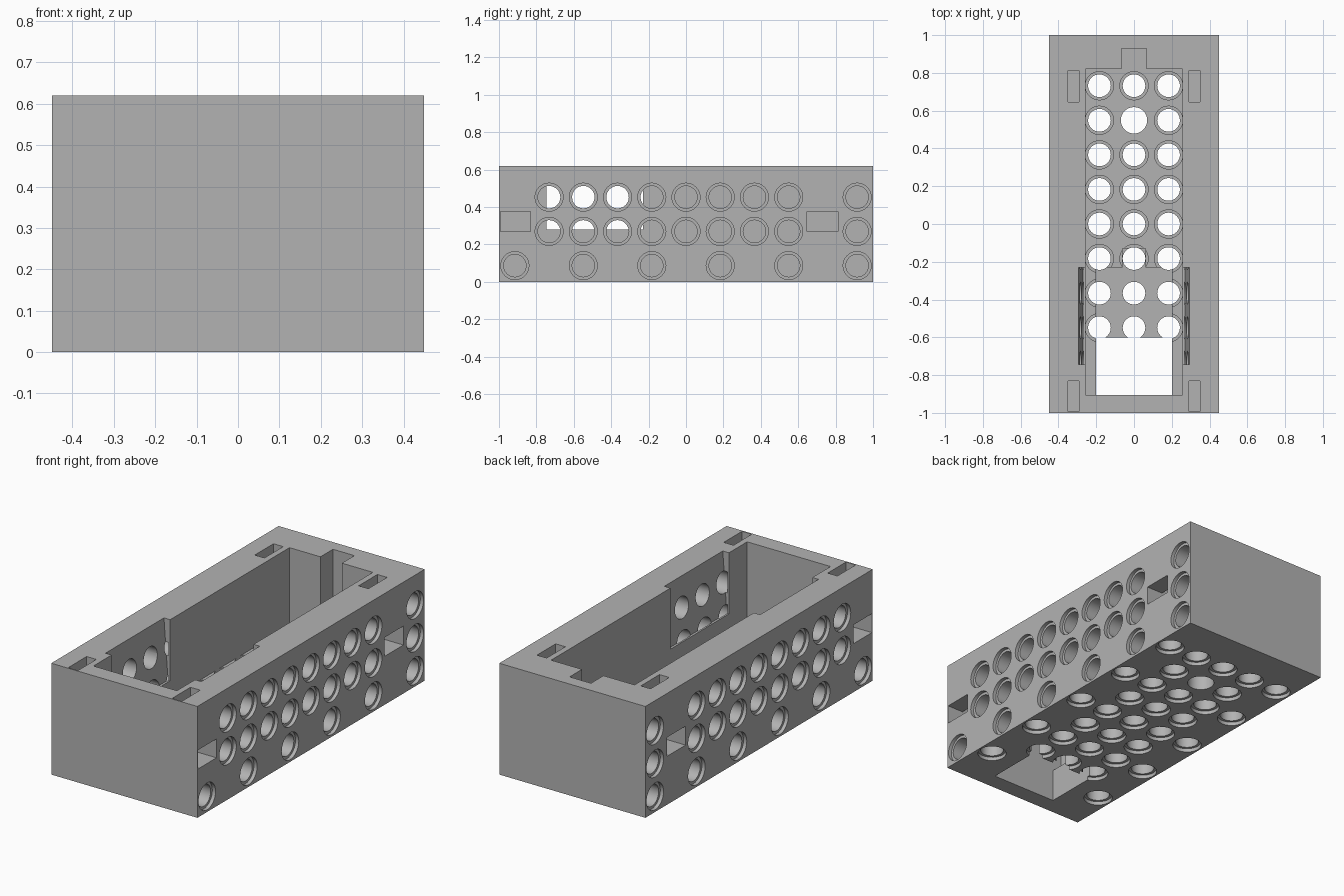
import bpy, bmesh, math
from mathutils import Matrix, Vector

cube = bpy.data.objects.get("Cube")
if cube:
    bpy.data.objects.remove(cube, do_unlink=True)

grey = bpy.data.materials.new("plain_grey")
grey.use_nodes = True
grey.diffuse_color = (0.45, 0.45, 0.45, 1)
grey.node_tree.nodes["Principled BSDF"].inputs["Base Color"].default_value = grey.diffuse_color

PITCH = 0.183            # hole spacing, also pin hole length
FLOOR = 0.183            # height of the tray floor
WALL = 0.45              # half width of the block
TOP = 0.62
OVER = 0.05              # overshoot of cutters


def make(name, bm):
    bmesh.ops.recalc_face_normals(bm, faces=bm.faces[:])
    mesh = bpy.data.meshes.new(name)
    bm.to_mesh(mesh)
    bm.free()
    mesh.materials.append(grey)
    obj = bpy.data.objects.new(name, mesh)
    bpy.context.collection.objects.link(obj)
    return obj


def box(bm, x, y, z):
    size = [b - a for a, b in (x, y, z)]
    mid = [(a + b) / 2 for a, b in (x, y, z)]
    bmesh.ops.create_cube(bm, size=1, matrix=Matrix.Translation(mid) @ Matrix.Diagonal((*size, 1)))


def prism_y(bm, section, y0, y1):
    face = bm.faces.new([bm.verts.new((x, y0, z)) for x, z in section])
    ext = bmesh.ops.extrude_face_region(bm, geom=[face])
    moved = [v for v in ext["geom"] if isinstance(v, bmesh.types.BMVert)]
    bmesh.ops.translate(bm, verts=moved, vec=(0, y1 - y0, 0))


def lathe(bm, profile, origin, axis, segments=32):
    """Closed solid turned from (radius, distance) pairs along an axis."""
    turn = Matrix.Translation(origin) @ Vector(axis).to_track_quat("Z", "Y").to_matrix().to_4x4()
    rings = []
    for r, d in profile:
        angles = [2 * math.pi * i / segments for i in range(segments)]
        rings.append([bm.verts.new(turn @ Vector((r * math.cos(a), r * math.sin(a), d))) for a in angles])
    for low, high in zip(rings, rings[1:]):
        for i in range(segments):
            j = (i + 1) % segments
            bm.faces.new((low[i], low[j], high[j], high[i]))
    bm.faces.new(rings[0])
    bm.faces.new(rings[-1])


def cut(target, bm):
    cutter = make("cutter", bm)
    cutter.hide_render = True
    mod = target.modifiers.new("cut", "BOOLEAN")
    mod.operation = "DIFFERENCE"
    mod.solver = "EXACT"
    mod.object = cutter
    bpy.context.view_layer.objects.active = target
    bpy.ops.object.modifier_apply(modifier=mod.name)
    bpy.data.objects.remove(cutter, do_unlink=True)


# Solid block
bm = bmesh.new()
box(bm, (-WALL, WALL), (-1, 1), (0, TOP))
block = make("block_body", bm)

# Main cavity, back cable notch, floor pocket, pocket notch, floor opening
for x, y, z in [
    (0.257, (-0.905, 0.82), FLOOR),
    (0.066, (0.75, 0.93), FLOOR),
    (0.2, (-0.65, -0.23), 0.1),
    (0.06, (-0.3, -0.13), 0.1),
    (0.2, (-0.905, -0.6), -OVER),
]:
    bm = bmesh.new()
    box(bm, (-x, x), y, (z, TOP + OVER))
    cut(block, bm)

# Pin hole profiles: countersunk rim at the open ends
RIM, BORE, LIP = 0.075, 0.06, 0.02
blind = [(RIM, -OVER), (RIM, LIP), (BORE, LIP), (BORE, PITCH)]
through = blind[:3] + [(BORE, FLOOR - LIP), (RIM, FLOOR - LIP), (RIM, FLOOR + 0.01)]

# Holes in both long sides
bm = bmesh.new()
for side in (-1, 1):
    for row in range(3):
        if row == 0:
            steps = range(-5, 6, 2)
        else:
            steps = [*range(-4, 4), 5]
        for k in steps:
            if row == 0:
                y = k * PITCH
            else:
                y = k * PITCH
            lathe(bm, blind, (side * WALL, y, 0.087 + row * PITCH), (-side, 0, 0))
cut(block, bm)

# Blind holes along the edges of the underside
bm = bmesh.new()
for side in (-1, 1):
    for k in range(-4, 5, 2):
        lathe(bm, blind, (side * 2 * PITCH, k * PITCH, 0), (0, 0, 1))
cut(block, bm)

# Through holes in the floor, one of them plain
bm = bmesh.new()
for i in (-1, 0, 1):
    for k in range(-3, 5):
        plain = i == 0 and k == 3
        shape = [(0.07, -OVER), (0.07, FLOOR + 0.01)] if plain else through
        lathe(bm, shape, (i * PITCH, k * PITCH, 0), (0, 0, 1))
cut(block, bm)

# Sloped recesses in the cavity walls, opening the side holes
bm = bmesh.new()
for side in (-1, 1):
    section = [(0.24, 0.28), (0.27, 0.28), (0.295, TOP), (0.297, TOP + OVER), (0.24, TOP + OVER)]
    prism_y(bm, [(side * x, z) for x, z in section], -0.745, -0.23)
cut(block, bm)

# L-shaped strap channels from the top to the sides
bm = bmesh.new()
for side in (-1, 1):
    for y0, y1 in ((-0.993, -0.832), (0.647, 0.812)):
        section = [(0.29, 0.27), (WALL + OVER, 0.27), (WALL + OVER, 0.375),
                   (0.35, 0.375), (0.35, TOP + OVER), (0.29, TOP + OVER)]
        prism_y(bm, [(side * x, z) for x, z in section], y0, y1)
cut(block, bm)

# Smooth bores, sharp edges
bpy.ops.object.select_all(action="DESELECT")
block.select_set(True)
bpy.context.view_layer.objects.active = block
bpy.ops.object.shade_smooth_by_angle(angle=math.radians(30))
